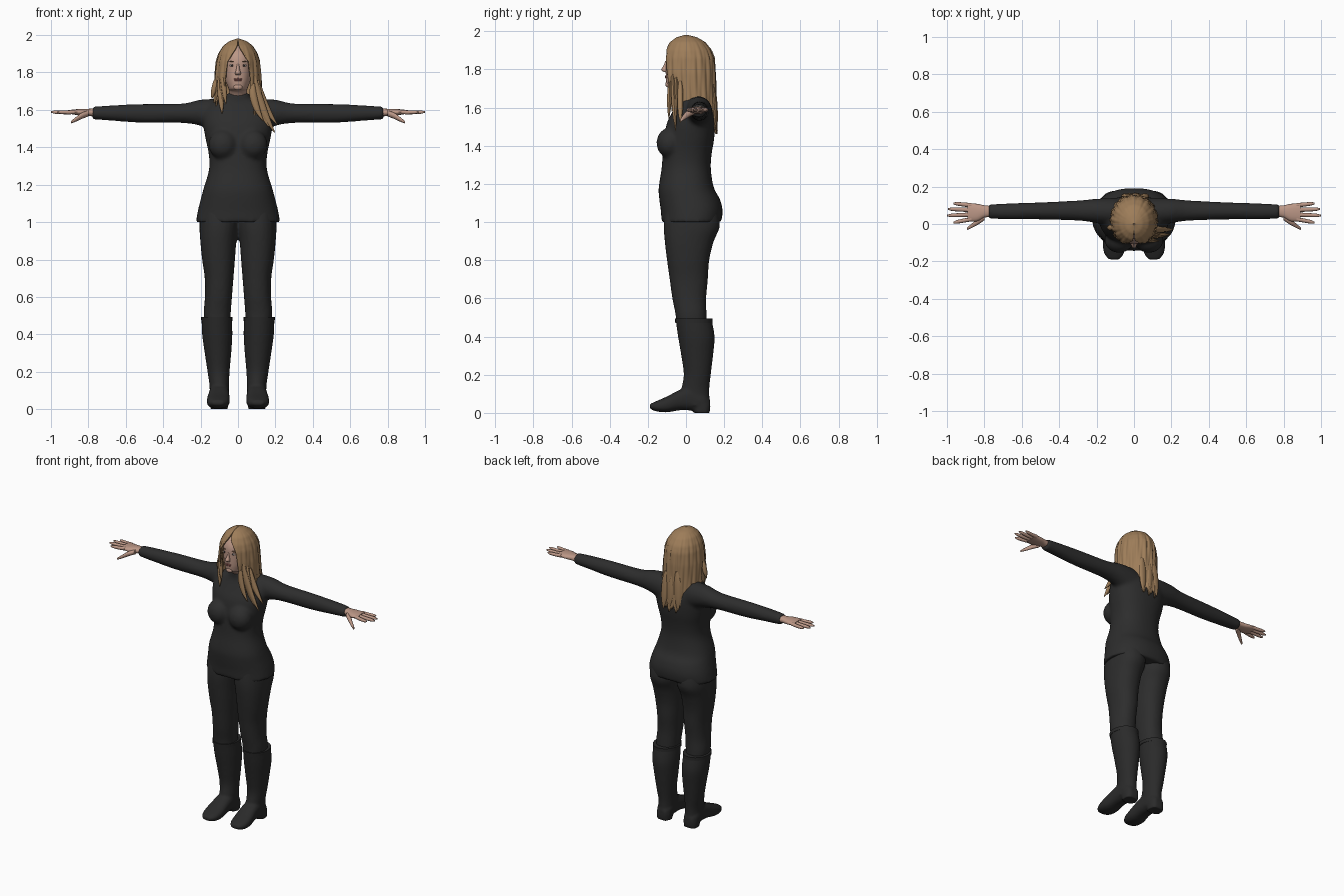
import bpy, bmesh, math
from mathutils import Matrix, Vector

if "Cube" in bpy.data.objects:
    bpy.data.objects.remove(bpy.data.objects["Cube"])


def material(name, rgb):
    m = bpy.data.materials.new(name)
    m.use_nodes = True
    colour = (*rgb, 1)
    m.diffuse_color = colour
    bsdf = next(n for n in m.node_tree.nodes if n.type == "BSDF_PRINCIPLED")
    bsdf.inputs["Base Color"].default_value = colour
    bsdf.inputs["Roughness"].default_value = 0.8
    return m


CLOTH = material("black cloth", (0.026, 0.026, 0.026))
LEATHER = material("black leather", (0.023, 0.023, 0.023))
SKIN = material("skin", (0.5, 0.31, 0.24))
HAIR = material("dark blonde hair", (0.34, 0.205, 0.1))
BROW = material("brown brow", (0.16, 0.09, 0.05))
LIPS = material("rose lips", (0.36, 0.14, 0.12))
WHITE = material("eye white", (0.6, 0.55, 0.52))
IRIS = material("dark iris", (0.04, 0.03, 0.03))


def catmull(p, t):
    i = min(int(t), len(p) - 2)
    f = t - i
    a, b, c, d = p[max(i - 1, 0)], p[i], p[i + 1], p[min(i + 2, len(p) - 1)]
    return [q + 0.5 * f * (r - o + f * (2 * o - 5 * q + 4 * r - s + f * (3 * (q - r) + s - o)))
            for o, q, r, s in zip(a, b, c, d)]


def loft(bm, axis, rows, sides=24, power=2.0, mirror=1, steps=4):
    """Rows hold: place along the axis, then low and high of the two other axes."""
    rings = []
    for k in range((len(rows) - 1) * steps + 1):
        t, a0, a1, b0, b1 = catmull(rows, k / steps)
        ring = []
        for j in range(sides):
            c, s = (f(math.tau * j / sides) for f in (math.cos, math.sin))
            c, s = (math.copysign(abs(v) ** (2 / power), v) for v in (c, s))
            p = [(a0 + a1) / 2 + c * (a1 - a0) / 2, (b0 + b1) / 2 + s * (b1 - b0) / 2]
            p.insert("xyz".index(axis), t)
            ring.append(bm.verts.new((p[0] * mirror, p[1], p[2])))
        rings.append(ring)
    for r, q in zip(rings, rings[1:]):
        for j in range(sides):
            n = (j + 1) % sides
            bm.faces.new((r[j], r[n], q[n], q[j]))
    bm.faces.new(rings[0])
    bm.faces.new(rings[-1])


def ball(bm, centre, radii, tilt=0):
    m = Matrix.Translation(Vector(centre)) @ Matrix.Rotation(tilt, 4, "Y") @ Matrix.Diagonal((*radii, 1))
    bmesh.ops.create_uvsphere(bm, u_segments=20, v_segments=12, radius=1, matrix=m)


def finish(name, bm, mat, voxel=0, smooth=5):
    bmesh.ops.recalc_face_normals(bm, faces=bm.faces)
    me = bpy.data.meshes.new(name)
    bm.to_mesh(me)
    bm.free()
    me.materials.append(mat)
    ob = bpy.data.objects.new(name, me)
    bpy.context.collection.objects.link(ob)
    bpy.ops.object.select_all(action="DESELECT")
    ob.select_set(True)
    bpy.context.view_layer.objects.active = ob
    bpy.ops.object.shade_smooth_by_angle(angle=math.radians(50))
    if voxel:
        r = ob.modifiers.new("Blend", "REMESH")
        r.mode, r.voxel_size, r.use_smooth_shade = "VOXEL", voxel, True
        s = ob.modifiers.new("Soften", "SMOOTH")
        s.factor, s.iterations = 0.5, smooth
    return ob


# Sweater: torso, bust and sleeves blended together
bm = bmesh.new()
torso = [(1.0, .225, -.128, .185), (1.06, .215, -.132, .192), (1.12, .2, -.14, .178), (1.18, .184, -.143, .146),
         (1.28, .155, -.128, .13), (1.36, .156, -.122, .135), (1.44, .172, -.115, .148), (1.52, .186, -.1, .152),
         (1.58, .185, -.07, .146), (1.63, .15, -.045, .125), (1.66, .08, -.04, .1), (1.69, .058, -.045, .07)]
loft(bm, "z", [(z, -w, w, f, b) for z, w, f, b in torso], 40, 2.3)
sleeve = [(.1, -.01, .14, 1.48, 1.66), (.2, .005, .135, 1.515, 1.655), (.3, .018, .126, 1.53, 1.634),
          (.5, .024, .116, 1.53, 1.632), (.65, .024, .111, 1.54, 1.626), (.78, .028, .106, 1.55, 1.617)]
for side in (-1, 1):
    loft(bm, "x", sleeve, mirror=side)
    ball(bm, (side * .08, -.085, 1.415), (.078, .07, .08))
finish("sweater", bm, CLOTH, .011)

# Trousers
leg = [(1.08, -.01, .2, -.11, .165), (.98, -.005, .206, -.117, .178), (.9, .008, .202, -.112, .146),
       (.8, .016, .192, -.1, .122), (.7, .024, .178, -.086, .115), (.6, .032, .177, -.072, .106),
       (.52, .038, .184, -.056, .108), (.46, .042, .18, -.05, .11)]
bm = bmesh.new()
for side in (-1, 1):
    loft(bm, "z", leg, mirror=side, power=2.2)
finish("trousers", bm, CLOTH, .011, 4)

# Boots: shaft, foot and heel, with a cuff band at the top
shaft = [(.492, .033, .195, -.055, .134), (.4, .03, .192, -.042, .15), (.3, .036, .178, -.025, .142),
         (.2, .045, .163, -.012, .13), (.12, .048, .152, -.025, .122), (.04, .05, .152, -.03, .126)]
foot = [(.126, .07, .13, .01, .07), (.09, .052, .15, .004, .11), (.03, .048, .153, .012, .14),
        (-.03, .046, .158, .014, .122), (-.1, .044, .167, .003, .086), (-.155, .053, .16, .008, .062),
        (-.19, .078, .135, .022, .046)]
heel = [(0, .055, .148, .04, .126), (.04, .052, .15, .035, .128)]
cuff = [(.472, .03, .196, -.056, .138), (.494, .029, .198, -.059, .138)]
for side, word in ((1, "left"), (-1, "right")):
    bm = bmesh.new()
    loft(bm, "z", shaft, mirror=side)
    loft(bm, "y", foot, mirror=side, power=2.5)
    loft(bm, "z", heel, mirror=side, power=2.6)
    finish(word + "_boot", bm, LEATHER, .008, 3)
    bm = bmesh.new()
    loft(bm, "z", cuff, mirror=side, steps=1)
    finish(word + "_boot_cuff", bm, LEATHER)

# Hands: palm, four fingers and a thumb
palm = [(.76, .038, .096, 1.563, 1.608), (.8, .034, .1, 1.568, 1.606), (.84, .014, .108, 1.57, 1.605),
        (.89, .014, .112, 1.577, 1.602)]
thumb = [(.8, .02, .06, 1.565, 1.597), (.835, -.004, .03, 1.552, 1.585), (.865, -.02, .004, 1.538, 1.563),
         (.892, -.032, -.018, 1.528, 1.541)]
fingers = [(.026, .008, .965), (.05, .045, 1.0), (.075, .08, .995), (.1, .11, .965)]
for side, word in ((1, "left"), (-1, "right")):
    bm = bmesh.new()
    loft(bm, "x", palm, 16, 2.3, side)
    loft(bm, "x", thumb, 12, mirror=side)
    for base, tip, end in fingers:
        rows = []
        for f, r in ((0, .012), (.4, .011), (.8, .0095), (1, .004)):
            x, y, z = .87 + f * (end - .87), base + f * (tip - base), 1.589 - .008 * f * (1 - f)
            rows.append((x, y - r, y + r, z - r, z + r))
        loft(bm, "x", rows, 10, mirror=side)
    finish(word + "_hand", bm, SKIN)

# Head and neck with nose and ears
bm = bmesh.new()
head = [(1.66, .045, -.03, .06), (1.7, .048, -.06, .065), (1.712, .05, -.097, .07), (1.74, .061, -.104, .08),
        (1.77, .069, -.106, .09), (1.82, .076, -.106, .1), (1.87, .078, -.104, .105), (1.91, .07, -.086, .1),
        (1.945, .045, -.05, .07)]
loft(bm, "z", [(z, -w, w, f, b) for z, w, f, b in head], 32, 2.2)
nose = [(1.786, -.013, .013, -.116, -.09), (1.798, -.015, .015, -.13, -.09), (1.82, -.009, .009, -.118, -.09),
        (1.845, -.007, .007, -.108, -.09)]
loft(bm, "z", nose, 12)
ball(bm, (0, -.094, 1.722), (.024, .014, .017))
finish("head", bm, SKIN)

# Face details
for name, mat, parts in (
        ("eyes", WHITE, [((.031, -.096, 1.838), (.014, .006, .006), 0)]),
        ("irises", IRIS, [((.031, -.1, 1.838), (.006, .004, .006), 0)]),
        ("eyebrows", BROW, [((.032, -.098, 1.859), (.018, .006, .003), .12)])):
    bm = bmesh.new()
    for (x, y, z), size, tilt in parts:
        for side in (-1, 1):
            ball(bm, (side * x, y, z), size, side * tilt)
    finish(name, bm, mat)
bm = bmesh.new()
for z in (1.758, 1.765):
    ball(bm, (0, -.104, z), (.022, .007, .0045))
finish("lips", bm, LIPS)


def table(rows, x):
    for a, b in zip(rows, rows[1:]):
        if x <= b[0]:
            f = max(0, (x - a[0]) / (b[0] - a[0]))
            return [p + f * (q - p) for p, q in zip(a[1:], b[1:])]
    return rows[-1][1:]


# Main hair: a parted shell around the head, rows of height, half sizes, centre, opening
shape = [(1.46, .115, .132, .03, .85), (1.6, .124, .127, .03, .75), (1.7, .122, .13, .022, .62),
         (1.78, .121, .134, .017, .56), (1.86, .112, .13, .014, .5), (1.9, .1, .117, .012, .3),
         (1.94, .076, .09, .008, .06), (1.965, .043, .052, .004, .02), (1.978, .003, .003, 0, .01)]
length = [(0, 1.52), (.15, 1.56), (.3, 1.6), (.38, 1.5), (.5, 1.48), (.62, 1.5), (.72, 1.6), (.9, 1.63), (1, 1.66)]
bm = bmesh.new()
cols, rows = 130, 40
grid = []
for i in range(cols + 1):
    u = i / cols
    low = table(length, u)[0] + .018 * math.sin(u * 75) + .012 * math.sin(u * 131)
    line = []
    for k in range(rows + 1):
        z = 1.978 - (1.978 - low) * (k / rows) ** 1.7
        rx, ry, cy, gap = table(shape, z)
        ang = gap + u * (math.tau - 2 * gap)
        fall = min(1, (1.978 - z) / .12)
        wave = 1 + fall * (.02 * math.sin(ang * 17 + z * 9) + .014 * math.sin(ang * 29 - z * 14))
        line.append(bm.verts.new((rx * wave * math.sin(ang), cy - ry * wave * math.cos(ang), z)))
    grid.append(line)
for a, b in zip(grid, grid[1:]):
    for k in range(rows):
        bm.faces.new((a[k], b[k], b[k + 1], a[k + 1]))
shell = finish("hair", bm, HAIR)
thick = shell.modifiers.new("Thickness", "SOLIDIFY")
thick.thickness, thick.offset = .008, 0

# Loose locks: start point, end point, width and depth
locks = [((.085, -.07, 1.78), (.195, -.055, 1.48), .024, .014), ((.1, -.05, 1.76), (.165, -.06, 1.51), .026, .014),
         ((.11, -.03, 1.74), (.21, -.03, 1.52), .022, .016), ((.08, -.085, 1.74), (.135, -.09, 1.54), .02, .012),
         ((-.1, -.05, 1.78), (-.085, -.075, 1.58), .017, .012), ((-.085, -.075, 1.8), (-.065, -.085, 1.63), .014, .01),
         ((-.11, -.02, 1.78), (-.14, -.02, 1.66), .016, .016), ((.05, .14, 1.72), (.06, .16, 1.47), .026, .012),
         ((-.03, .145, 1.74), (-.05, .158, 1.48), .028, .012), ((.0, .15, 1.7), (.01, .163, 1.49), .022, .01)]
bm = bmesh.new()
for start, end, w, d in locks:
    path = []
    for f, size in ((0, .5), (.3, 1), (.7, .85), (1, .12)):
        x, y, z = Vector(start).lerp(Vector(end), f)
        x -= .02 * math.sin(f * math.pi) * (1 if x > .07 else 0)
        path.append((z, x - w * size, x + w * size, y - d * size, y + d * size))
    loft(bm, "z", path, 10)
finish("hair_locks", bm, HAIR)
